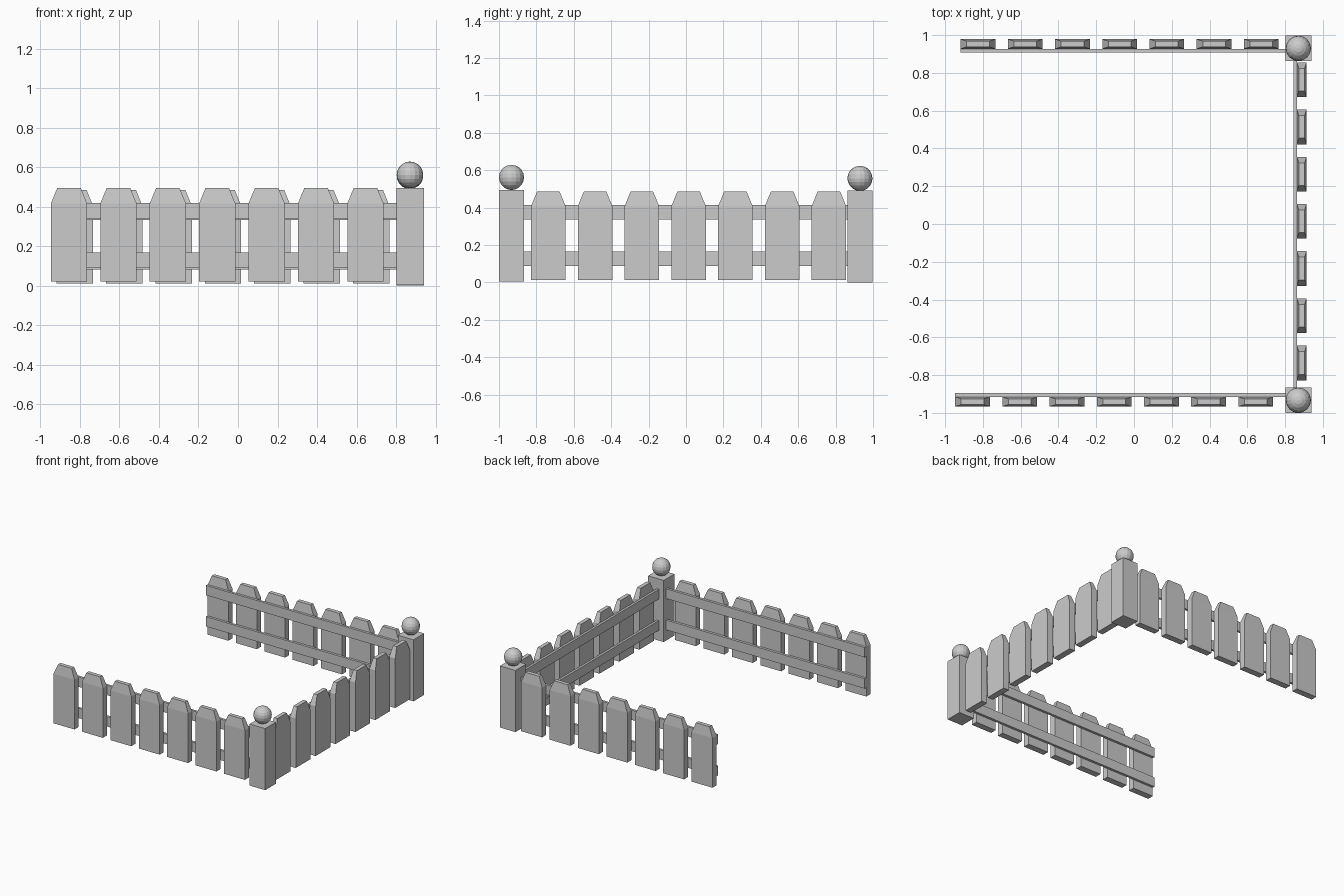
import bpy, bmesh
from mathutils import Matrix

if "Cube" in bpy.data.objects:
    bpy.data.objects.remove(bpy.data.objects["Cube"])


def finish(name, bm):
    bmesh.ops.recalc_face_normals(bm, faces=bm.faces)
    mesh = bpy.data.meshes.new(name)
    bm.to_mesh(mesh)
    bm.free()
    obj = bpy.data.objects.new(name, mesh)
    bpy.context.collection.objects.link(obj)
    return obj


def box(name, x, y, z):
    bm = bmesh.new()
    bmesh.ops.create_cube(bm, size=1)
    for v in bm.verts:
        v.co = [r[0] if c < 0 else r[1] for c, r in zip(v.co, (x, y, z))]
    return finish(name, bm)


def picket(name, x, y, z, along_y=False):
    """Board with a head tapered in width and thickness; (x, y, z) is its base centre."""
    width, thick, shoulder, top = 0.092, 0.0255, 0.395, 0.473
    bm = bmesh.new()
    rings = []
    for w, t, h in ((width, thick, 0), (width, thick, shoulder),
                    (width - 0.032, thick - 0.010, top)):
        if along_y:
            w, t = t, w
        rings.append([bm.verts.new((x + sx * w, y + sy * t, z + h))
                      for sx, sy in ((-1, -1), (1, -1), (1, 1), (-1, 1))])
    for a, b in zip(rings, rings[1:]):
        for i in range(4):
            j = (i + 1) % 4
            bm.faces.new((a[i], a[j], b[j], b[i]))
    bm.faces.new(rings[0])
    bm.faces.new(rings[-1])
    finish(name, bm)


# Pickets, seven per side
for i in range(7):
    step = 0.25 * i
    picket(f"front_picket_{i + 1}", -0.855 + step, -0.941, 0.02)
    picket(f"back_picket_{i + 1}", -0.826 + step, 0.953, 0.01)
    picket(f"side_picket_{i + 1}", 0.888, -0.736 + step, 0.013, True)

# Two horizontal rails on the inside of each run
for label, low in (("lower", 0.087), ("upper", 0.336)):
    high = low + 0.078
    box(f"front_rail_{label}", (-0.947, 0.805), (-0.915, -0.895), (low + 0.004, high + 0.004))
    box(f"back_rail_{label}", (-0.918, 0.82), (0.908, 0.927), (low - 0.005, high - 0.005))
    box(f"side_rail_{label}", (0.845, 0.8625), (-0.88, 0.875), (low, high))

# Corner posts with ball finials
for label, y, base in (("front", -0.933, 0.005), ("back", 0.93, 0.0)):
    box(f"{label}_post", (0.803, 0.94), (y - 0.067, y + 0.067), (base, base + 0.49))
    bm = bmesh.new()
    bmesh.ops.create_uvsphere(bm, u_segments=16, v_segments=10, radius=0.067,
                              matrix=Matrix.Translation((0.87, y, base + 0.556)))
    finish(f"{label}_post_ball", bm)
